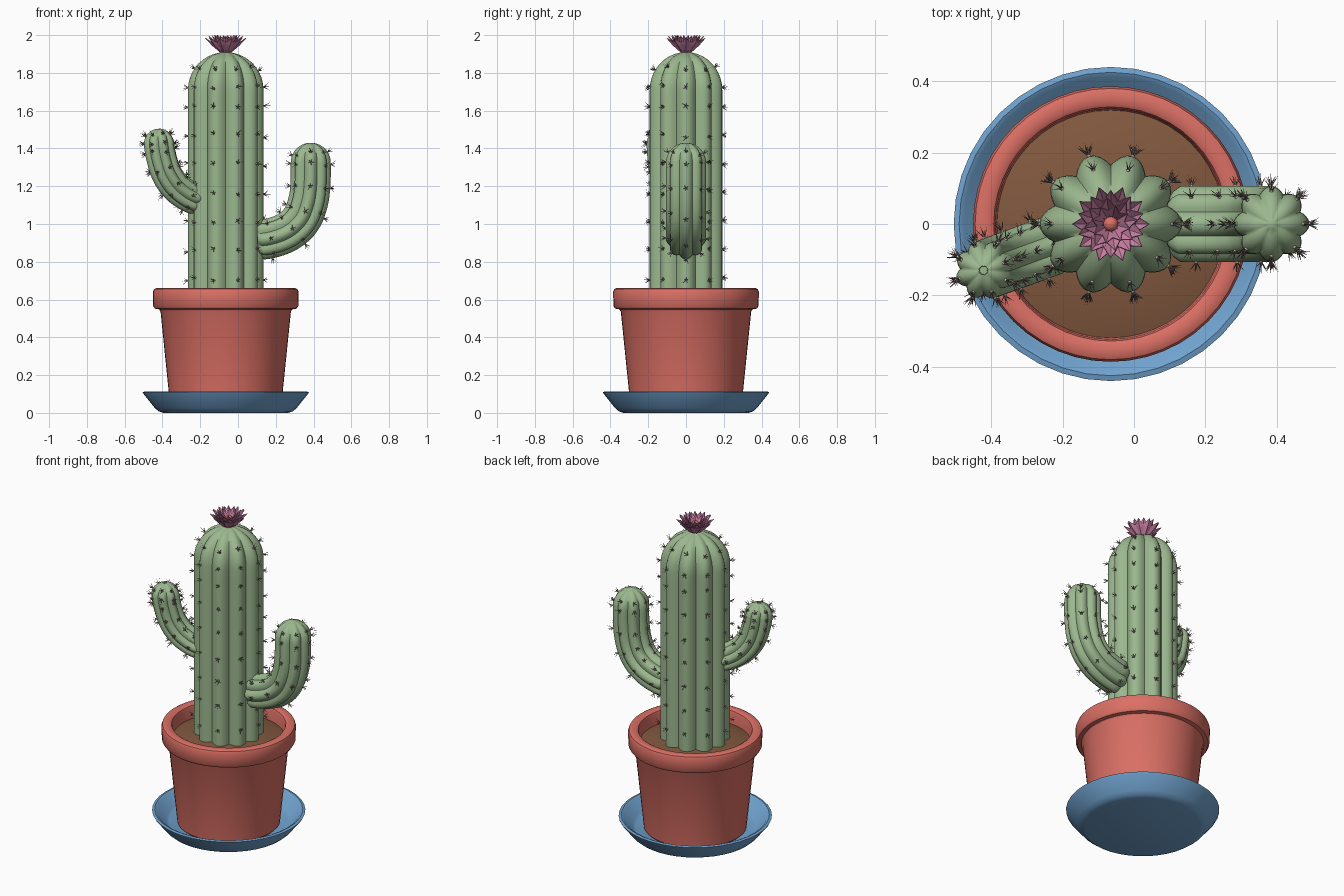
import bpy
import bmesh
import random
from math import sin, cos, pi, tau, radians, hypot
from mathutils import Vector

random.seed(4)
AXIS = Vector((-0.065, 0, 0))
UP = Vector((0, 0, 1))

cube = bpy.data.objects.get("Cube")
if cube:
    bpy.data.objects.remove(cube, do_unlink=True)


def material(name, *srgb):
    lin = [((c / 255 + 0.055) / 1.055) ** 2.4 for c in srgb] + [1]
    m = bpy.data.materials.new(name)
    m.use_nodes = True
    m.diffuse_color = lin
    m.node_tree.nodes["Principled BSDF"].inputs["Base Color"].default_value = lin
    return m


GREEN = material("cactus green", 156, 184, 143)
RED = material("terracotta", 219, 112, 101)
BLUE = material("saucer blue", 112, 162, 206)
BROWN = material("soil brown", 130, 89, 63)
PINK = material("petal pink", 206, 131, 167)
SPINE = material("spine grey", 128, 112, 106)
BEIGE = material("areole beige", 206, 190, 176)


def finish(name, bm, mat, angle=None):
    bmesh.ops.recalc_face_normals(bm, faces=bm.faces)
    me = bpy.data.meshes.new(name)
    bm.to_mesh(me)
    bm.free()
    me.materials.append(mat)
    if angle:
        me.shade_smooth()
        me.set_sharp_from_angle(angle=radians(angle))
    ob = bpy.data.objects.new(name, me)
    bpy.context.collection.objects.link(ob)
    return ob


def bridge(bm, rings):
    """Join equal rings of vertices with quads."""
    for a, b in zip(rings, rings[1:]):
        n = len(a)
        for i in range(n):
            j = (i + 1) % n
            bm.faces.new((a[i], a[j], b[j], b[i]))


def lathe(name, profile, mat, segments=40, angle=35):
    """Turn a radius/height profile about the pot axis, closing both ends."""
    bm = bmesh.new()
    rings = [[bm.verts.new(AXIS + Vector((r * cos(tau * i / segments), r * sin(tau * i / segments), z)))
              for i in range(segments)] for r, z in profile]
    bridge(bm, rings)
    bm.faces.new(rings[0])
    bm.faces.new(rings[-1])
    return finish(name, bm, mat, angle)


def smooth_path(points, steps=10):
    """Catmull-Rom curve through the points."""
    p = [points[0] * 2 - points[1]] + points + [points[-1] * 2 - points[-2]]
    out = []
    for a, b, c, d in zip(p, p[1:], p[2:], p[3:]):
        for k in range(steps):
            t = k / steps
            out.append(0.5 * (2 * b + (c - a) * t + (2 * a - 5 * b + 4 * c - d) * t ** 2
                              + (3 * b - a - 3 * c + d) * t ** 3))
    return out + [points[-1]]


def path_frame(path, dist):
    """Position and tangent at a distance along the path."""
    for a, b in zip(path, path[1:]):
        step = (b - a).length
        if dist <= step:
            break
        dist -= step
    t = (b - a).normalized()
    return a + t * min(dist, step), t


spines, areoles = bmesh.new(), bmesh.new()


def add_areole(pos, normal):
    """A small pad with a tuft of thin spines."""
    ball = bmesh.ops.create_icosphere(areoles, subdivisions=1, radius=0.006)
    bmesh.ops.translate(areoles, verts=ball["verts"], vec=pos)
    side = normal.orthogonal().normalized()
    other = normal.cross(side)
    turn = random.uniform(0, tau)
    for k in range(6):
        a = turn + tau * k / 5
        lean = 0 if k == 5 else random.uniform(0.5, 0.9)
        d = (normal + (side * cos(a) + other * sin(a)) * lean).normalized()
        u = d.orthogonal().normalized() * 0.0025
        w = d.cross(u)
        base = [spines.verts.new(pos + u * cos(tau * i / 3) + w * sin(tau * i / 3)) for i in range(3)]
        tip = spines.verts.new(pos + d * random.uniform(0.026, 0.04))
        spines.faces.new(base)
        for i in range(3):
            spines.faces.new((base[i], base[(i + 1) % 3], tip))


def ribbed_stem(name, points, heading, radius, ribs, spacing, first, round_start):
    """Sweep a scalloped section along a path, with a domed tip and spines on the ribs."""
    path = smooth_path(points)
    length = sum((b - a).length for a, b in zip(path, path[1:]))
    side = Vector((-sin(heading), cos(heading), 0))
    straight = length - radius

    def scale_at(s):
        if s > straight:
            return max(0.02, 1 - ((s - straight) / radius) ** 2) ** 0.5
        return 1 - 0.3 * max(0, 1 - s / 0.03) ** 2 if round_start else 1

    def point(s, a):
        pos, t = path_frame(path, s)
        r = radius * scale_at(s) * (0.83 + 0.17 * abs(cos(a * ribs / 2)))
        out = side.cross(t) * cos(a) + side * sin(a)
        return pos + out * r, out, t

    stops = [0, 0.01, 0.03] + [0.03 + (straight - 0.03) * k / 20 for k in range(1, 21)]
    stops += [straight + radius * sin(pi / 2 * k / 10) for k in range(1, 11)]
    n = ribs * 8
    bm = bmesh.new()
    rings = [[bm.verts.new(point(s, tau * i / n)[0]) for i in range(n)] for s in stops]
    bridge(bm, rings)
    bm.faces.new(rings[0])
    bm.faces.new(rings[-1])
    finish(name, bm, GREEN, 60)

    s = first
    while s < length - radius * 0.1:
        for i in range(ribs):
            pos, out, t = point(s + random.uniform(-0.012, 0.012), tau * i / ribs)
            rise = max(0, (s - straight) / radius)
            add_areole(pos, (out * (1 - rise * rise) ** 0.5 + t * rise).normalized())
        s += spacing if s + spacing < straight + radius * 0.3 else radius * 0.5


# Saucer, pot and soil
lathe("saucer", [(0.33, 0), (0.355, 0.008), (0.375, 0.025), (0.435, 0.1), (0.44, 0.11), (0.425, 0.114),
                 (0.412, 0.108), (0.36, 0.045), (0.34, 0.035)], BLUE)
lathe("pot", [(0.285, 0.035), (0.295, 0.045), (0.345, 0.535), (0.352, 0.548), (0.375, 0.552), (0.384, 0.565),
              (0.386, 0.64), (0.38, 0.655), (0.368, 0.661), (0.34, 0.661), (0.328, 0.654), (0.323, 0.64),
              (0.318, 0.56)], RED, 48)
lathe("soil", [(0.322, 0.55), (0.322, 0.575), (0.27, 0.59), (0.2, 0.602), (0.1, 0.61), (0.02, 0.612)],
      BROWN, 48, 60)

# Main stem
ribbed_stem("main_stem", [AXIS + UP * z for z in (0.57, 0.9, 1.3, 1.6, 1.91)], 0, 0.2, 10, 0.152, 0.14, False)


# Arms, each in its own vertical plane: distance from the axis and height
def arm(name, heading, profile, radius, spacing):
    direction = Vector((cos(heading), sin(heading), 0))
    ribbed_stem(name, [AXIS + direction * r + UP * z for r, z in profile],
                heading, radius, 8, spacing, 0.07, True)


arm("left_arm", 0, [(0.165, 0.915), (0.24, 0.925), (0.33, 0.96), (0.4, 1.025), (0.437, 1.12), (0.449, 1.22),
                    (0.45, 1.32), (0.45, 1.43)], 0.106, 0.125)
arm("right_arm", radians(200), [(0.145, 1.125), (0.215, 1.15), (0.285, 1.2), (0.335, 1.27), (0.362, 1.35),
                                (0.375, 1.42), (0.38, 1.505)], 0.084, 0.1)
finish("spines", spines, SPINE)
finish("areoles", areoles, BEIGE, 60)

# Flower: rings of folded, pointed petals (count, tip radius, tip height, half width, turn)
petals = bmesh.new()
for count, reach, top, width, turn in [(10, 0.108, 1.985, 0.026, 0), (10, 0.095, 1.995, 0.024, 0.5),
                                       (8, 0.075, 2.0, 0.021, 0.2), (8, 0.055, 1.998, 0.017, 0.7)]:
    for k in range(count):
        a = tau * (k + turn) / count
        out, side = Vector((cos(a), sin(a), 0)), Vector((-sin(a), cos(a), 0))

        def spot(r, z, w=0):
            return petals.verts.new(AXIS + out * r + side * w + UP * z)

        mid = 1.9 + (top - 1.9) * 0.6
        root, tip = spot(0.012, 1.895), spot(reach, top)
        keel = spot(reach * 0.66, mid - 0.006)
        edge_a, edge_b = spot(reach * 0.62, mid + 0.006, width), spot(reach * 0.62, mid + 0.006, -width)
        for tri in ((root, edge_a, keel), (keel, edge_a, tip), (root, keel, edge_b), (keel, tip, edge_b)):
            petals.faces.new(tri)
flower = finish("flower_petals", petals, PINK)
thick = flower.modifiers.new("thickness", "SOLIDIFY")
thick.thickness = 0.003
thick.offset = 0

core = bmesh.new()
bmesh.ops.create_uvsphere(core, u_segments=16, v_segments=10, radius=0.021)
bmesh.ops.translate(core, verts=core.verts, vec=AXIS + UP * 1.955)
finish("flower_centre", core, RED, 60)
